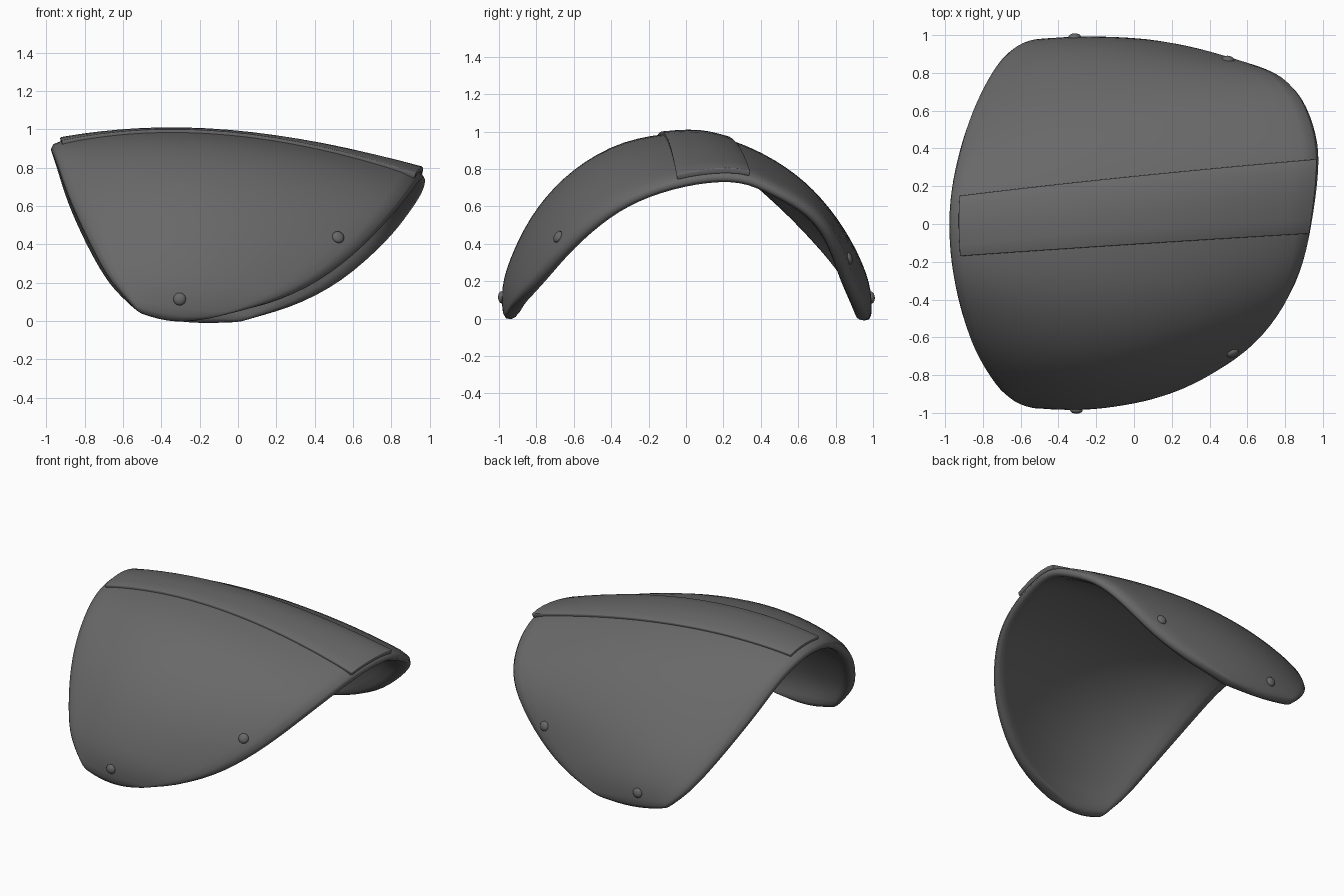
import bpy
import bmesh
from mathutils import Vector

cube = bpy.data.objects.get("Cube")
if cube:
    bpy.data.objects.remove(cube, do_unlink=True)


def make_material(name, colour):
    mat = bpy.data.materials.new(name)
    mat.use_nodes = True
    mat.diffuse_color = colour
    mat.node_tree.nodes["Principled BSDF"].inputs["Base Color"].default_value = colour
    return mat


grey = make_material("dark grey", (0.14, 0.14, 0.14, 1))

# Three guide curves running over the arch from the front tip to the back tip
wide_edge = [(-.52, -.985, .05), (-.665, -.935, .21), (-.765, -.825, .39), (-.855, -.67, .58),
             (-.915, -.5, .74), (-.955, -.3, .875), (-.975, -.1, .93), (-.975, .1, .925),
             (-.95, .3, .84), (-.905, .49, .68), (-.845, .65, .525), (-.755, .82, .335),
             (-.65, .94, .175), (-.52, .985, .05)]
middle = [(-.33, -.975, -.01), (-.27, -.985, .16), (-.2, -.92, .36), (-.15, -.8, .58),
          (-.1, -.605, .785), (-.08, -.33, .935), (-.07, 0, .985), (-.07, .2, .965),
          (-.08, .42, .88), (-.1, .62, .745), (-.13, .8, .545), (-.2, .925, .34),
          (-.22, .99, .15), (-.28, .99, -.01)]
narrow_edge = [(-.13, -.965, .015), (.16, -.915, .09), (.43, -.8, .22), (.65, -.645, .4),
               (.81, -.44, .58), (.9, -.22, .7), (.95, .05, .775), (.975, .3, .785),
               (.96, .49, .71), (.885, .69, .59), (.765, .81, .43), (.54, .885, .22),
               (.27, .95, .075), (0, .99, 0)]
LAST = len(middle) - 1


def along(curve, s):
    """Smooth point on a guide curve at station s."""
    i = max(0, min(int(s), LAST - 1))
    t = s - i
    a, b, c, d = (Vector(curve[max(0, min(k, LAST))]) for k in range(i - 1, i + 3))
    tan_b, tan_c = (c - a) / 2, (d - b) / 2
    return (b + tan_b * t + (3 * (c - b) - 2 * tan_b - tan_c) * t ** 2
            + (2 * (b - c) + tan_b + tan_c) * t ** 3)


def surface(s, u):
    """Outer shell point: quadratic blend across the three guide curves."""
    return (along(wide_edge, s) * (1 - u) * (1 - 2 * u)
            + along(middle, s) * 4 * u * (1 - u)
            + along(narrow_edge, s) * u * (2 * u - 1))


def normal(s, u):
    e = 0.01
    du = surface(s, u + e) - surface(s, u - e)
    ds = surface(s + e, u) - surface(s - e, u)
    return du.cross(ds).normalized()


def finish(obj, angle):
    obj.data.materials.append(grey)
    bpy.ops.object.select_all(action='DESELECT')
    obj.select_set(True)
    bpy.context.view_layer.objects.active = obj
    bpy.ops.object.shade_smooth_by_angle(angle=angle)


def make_patch(name, s_range, u_range, s_steps, u_steps, lift, thickness):
    """Sheet following the shell surface, given thickness inwards."""
    bm = bmesh.new()
    rows = []
    for i in range(s_steps + 1):
        s = s_range[0] + (s_range[1] - s_range[0]) * i / s_steps
        row = []
        for j in range(u_steps + 1):
            u = u_range[0] + (u_range[1] - u_range[0]) * j / u_steps
            point = surface(s, u)
            if lift:
                point += normal(s, u) * lift
            row.append(bm.verts.new(point))
        rows.append(row)
    for low, high in zip(rows, rows[1:]):
        for j in range(u_steps):
            bm.faces.new((low[j], low[j + 1], high[j + 1], high[j]))
    mesh = bpy.data.meshes.new(name)
    bm.to_mesh(mesh)
    bm.free()
    obj = bpy.data.objects.new(name, mesh)
    bpy.context.collection.objects.link(obj)
    solid = obj.modifiers.new("thickness", 'SOLIDIFY')
    solid.thickness = thickness
    solid.offset = -1
    return obj


# Curved main shell with a soft rolled rim
shell = make_patch("shell", (0, LAST), (-0.008, 1.008), 2 * LAST, 12, 0, 0.075)
finish(shell, 1.4)
rounding = shell.modifiers.new("rounded rim", 'SUBSURF')
rounding.levels = rounding.render_levels = 1

# Raised strip along the ridge
strip = make_patch("ridge_strip", (5.64, 7.2), (0.03, 0.995), 6, 16, 0.013, 0.03)
finish(strip, 0.6)
edge = strip.modifiers.new("soft edge", 'BEVEL')
edge.width = 0.005
edge.segments = 2

# Flattened rivets seated on the shell
samples = [(k / 8, m / 40) for k in range(1, 8 * LAST) for m in range(1, 40)]
rivet_spots = {"front_wide_rivet": (-.3, -.98, .125), "front_narrow_rivet": (.515, -.7, .44),
               "back_wide_rivet": (-.31, .99, .12), "back_narrow_rivet": (.5, .875, .32)}
for name, spot in rivet_spots.items():
    s, u = min(samples, key=lambda p: (surface(*p) - Vector(spot)).length)
    n = normal(s, u)
    bpy.ops.mesh.primitive_uv_sphere_add(segments=16, ring_count=10, radius=0.033,
                                         location=surface(s, u) - n * 0.003)
    rivet = bpy.context.object
    rivet.name = name
    rivet.scale.z = 0.6
    rivet.rotation_euler = n.to_track_quat('Z', 'Y').to_euler()
    finish(rivet, 1)
